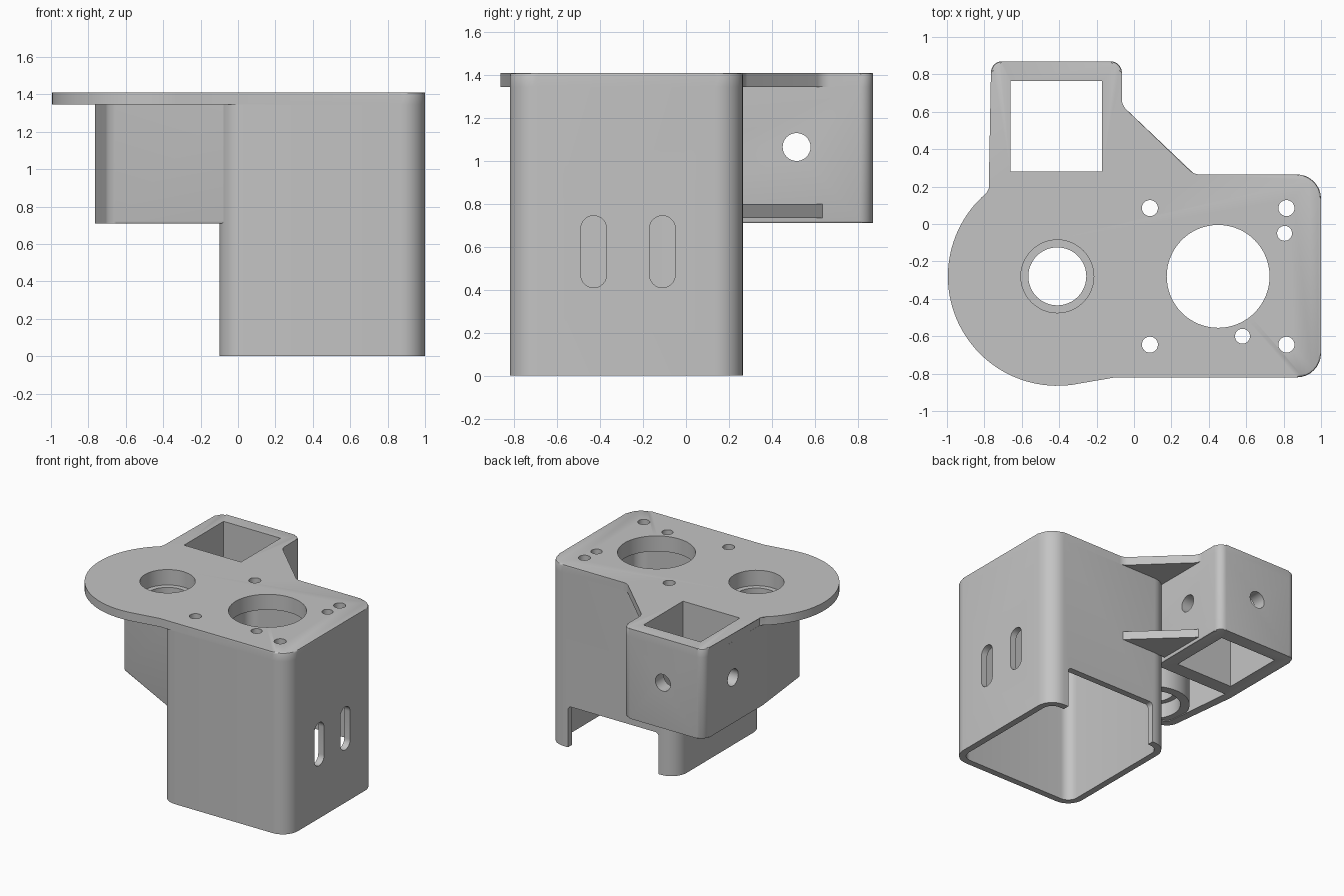
import bpy, bmesh, math
from mathutils import Vector

if "Cube" in bpy.data.objects:
    bpy.data.objects.remove(bpy.data.objects["Cube"])

grey = bpy.data.materials.new("light_grey_plastic")
grey.use_nodes = True
colour = (0.55, 0.55, 0.55, 1)
grey.diffuse_color = colour
grey.node_tree.nodes["Principled BSDF"].inputs["Base Color"].default_value = colour

# Maps profile (u, v) and depth w onto the chosen extrusion axis
AXES = {"z": lambda u, v, w: (u, v, w),
        "x": lambda u, v, w: (w, u, v),
        "y": lambda u, v, w: (v, w, u)}


def arc(cx, cy, r, start, end, n):
    steps = [math.radians(start + (end - start) * i / n) for i in range(n + 1)]
    return [(cx + r * math.cos(a), cy + r * math.sin(a)) for a in steps]


def circle(cx, cy, r, n=48):
    return arc(cx, cy, r, 0, 360, n)[:-1]


def rounded(corners, n=8):
    """Outline from (x, y, radius) corners, filleted where radius > 0."""
    out = []
    for i, (x, y, r) in enumerate(corners):
        p = Vector((x, y))
        if not r:
            out.append((x, y))
            continue
        a = (Vector(corners[i - 1][:2]) - p).normalized()
        b = (Vector(corners[(i + 1) % len(corners)][:2]) - p).normalized()
        half = a.angle(b) / 2
        centre = p + (a + b).normalized() * (r / math.sin(half))
        s = p + a * (r / math.tan(half)) - centre
        e = p + b * (r / math.tan(half)) - centre
        turn = s.angle(e)
        for k in range(n + 1):
            t = k / n
            d = (s * math.sin((1 - t) * turn) + e * math.sin(t * turn)) / math.sin(turn)
            out.append(tuple(centre + d))
    return out


def rect(x0, x1, y0, y1, r=0):
    return rounded([(x0, y0, r), (x1, y0, r), (x1, y1, r), (x0, y1, r)])


def prism(name, outline, w0, w1, axis="z", soft_end=None):
    """Extrude an outline; soft_end rounds the rim at that depth."""
    bm = bmesh.new()
    place = AXES[axis]
    low = [bm.verts.new(place(u, v, w0)) for u, v in outline]
    high = [bm.verts.new(place(u, v, w1)) for u, v in outline]
    bm.faces.new(low[::-1])
    bm.faces.new(high)
    for i in range(len(low)):
        j = (i + 1) % len(low)
        bm.faces.new((low[i], low[j], high[j], high[i]))
    if soft_end is not None:
        rim = [e for e in bm.edges
               if all(abs(v.co.z - soft_end) < 1e-5 for v in e.verts)]
        bmesh.ops.bevel(bm, geom=rim, offset=0.012, segments=2,
                        profile=0.5, affect="EDGES")
    bmesh.ops.recalc_face_normals(bm, faces=bm.faces)
    mesh = bpy.data.meshes.new(name)
    bm.to_mesh(mesh)
    bm.free()
    mesh.materials.append(grey)
    obj = bpy.data.objects.new(name, mesh)
    bpy.context.collection.objects.link(obj)
    return obj


def cut(target, outline, w0, w1, axis="z"):
    cutter = prism("cutter", outline, w0, w1, axis)
    cutter.hide_render = True
    mod = target.modifiers.new("cut", "BOOLEAN")
    mod.operation, mod.solver, mod.object = "DIFFERENCE", "EXACT", cutter
    bpy.context.view_layer.objects.active = target
    bpy.ops.object.modifier_apply(modifier=mod.name)
    bpy.data.objects.remove(cutter)


TOP, PLATE, TUBE = 1.41, 1.345, 0.71
BX, BY = -0.41, -0.28                 # bearing centre
MX, MY = 0.45, -0.28                  # motor centre
socket = rect(-0.66, -0.17, 0.28, 0.765)
screws = [(MX + sx * 0.365, MY + sy * 0.365, 0.043)
          for sx in (-1, 1) for sy in (-1, 1)]
screws += [(0.58, -0.6, 0.04), (0.805, -0.05, 0.04)]


def motor_holes(target):
    cut(target, circle(MX, MY, 0.275, 64), 1.2, 1.5)
    for x, y, r in screws:
        cut(target, circle(x, y, r, 24), 1.2, 1.5)


# Top plate: disc, motor face, tube rim and gusset in one outline
disc = [(x, y, 0) for x, y in arc(BX, BY, 0.585, 127.3, 278, 48)]
plate = prism("top_plate", rounded(disc + [
    (-0.1, -0.82, 0), (1, -0.82, 0.13), (1, 0.265, 0.13), (0.32, 0.265, 0.08),
    (-0.065, 0.635, 0.08), (-0.065, 0.87, 0.06), (-0.765, 0.87, 0.06)]),
    PLATE, TOP, soft_end=TOP)
cut(plate, socket, 1.2, 1.5)
cut(plate, circle(BX, BY, 0.195), 1.2, 1.5)
motor_holes(plate)

# Motor housing: open-bottomed box with side slots and a rear cable notch
box = prism("motor_housing", rect(-0.1, 1, -0.82, 0.265, 0.13), 0, PLATE)
cut(box, rect(-0.05, 0.95, -0.77, 0.215, 0.08), -0.1, 1.29)
motor_holes(box)
for y in (-0.43, -0.11):
    cut(box, rect(y - 0.06, y + 0.06, 0.41, 0.745, 0.0599), 0.9, 1.1, "x")
cut(box, rounded([(-0.1, 0.05, 0), (0.32, 0.05, 0.03),
                  (0.32, 0.83, 0.03), (-0.1, 0.83, 0)]), 0.1, 0.4, "y")

# Square tube and the tapered shell that ties it to the motor housing
shell = prism("tube_and_shell", rounded([
    (-0.765, 0.87, 0.06), (-0.765, 0.15, 0.1), (-0.7, -0.42, 0.1),
    (-0.065, -0.77, 0), (-0.065, 0.87, 0.06)]), TUBE, PLATE, soft_end=TUBE)
cut(shell, socket, 0.5, 1.5)
cut(shell, rounded([(-0.7, 0.17, 0), (-0.645, -0.38, 0.05),
                    (-0.1, -0.68, 0), (-0.1, 0.17, 0)]), 0.5, 1.5)
cut(shell, circle(0.515, 1.065, 0.065, 32), -0.9, 0.1, "x")
cut(shell, circle(1.065, BX, 0.065, 32), 0.1, 1, "y")

# Bearing boss with a seat at each end
boss = prism("bearing_boss", circle(BX, BY, 0.26, 64), TUBE + 0.005, PLATE)
cut(boss, circle(BX, BY, 0.155), 0.5, 1.5)
cut(boss, circle(BX, BY, 0.195), 1.29, 1.5)
cut(boss, circle(BX, BY, 0.195), 0.5, 0.83)

# Lower gusset between tube and housing
prism("lower_gusset", rounded([(-0.07, 0.26, 0), (0.33, 0.26, 0),
                               (-0.07, 0.64, 0)]), 0.735, 0.8)

# Smooth the curves, keep the edges crisp
for obj in bpy.context.view_layer.objects:
    obj.select_set(obj.type == "MESH" and grey.name in obj.data.materials)
bpy.context.view_layer.objects.active = plate
bpy.ops.object.shade_smooth_by_angle(angle=math.radians(30))
